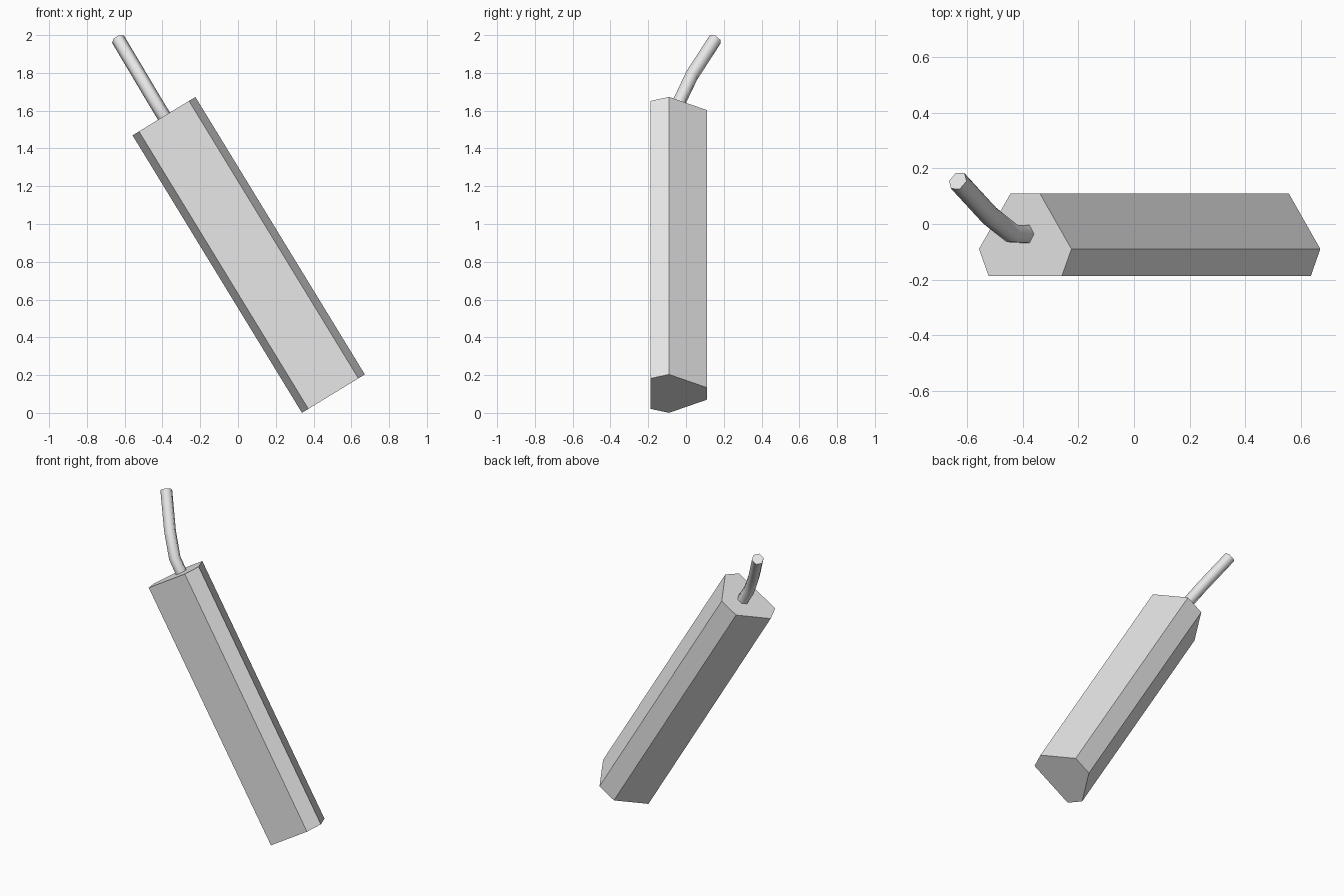
import bpy, bmesh, math
from mathutils import Vector

cube = bpy.data.objects.get("Cube")
if cube:
    bpy.data.objects.remove(cube, do_unlink=True)

grey = bpy.data.materials.new("light grey")
grey.use_nodes = True
grey.diffuse_color = (0.8, 0.8, 0.8, 1)
grey.node_tree.nodes["Principled BSDF"].inputs["Base Color"].default_value = (0.8, 0.8, 0.8, 1)

BOTTOM = Vector((0.505, 0, 0.102))
TOP = Vector((-0.392, 0, 1.571))
AXIS = (TOP - BOTTOM).normalized()
SIDE = Vector((0, 1, 0)).cross(AXIS)      # across the stick, in the front plane


def sweep(name, path, profile, smooth=False):
    """Carry a closed profile along a path and cap both ends."""
    bm = bmesh.new()
    rings = []
    for i, p in enumerate(path):
        ahead = path[min(i + 1, len(path) - 1)] - p
        behind = p - path[max(i - 1, 0)]
        t = (ahead.normalized() + behind.normalized()).normalized()
        u = (SIDE - t * SIDE.dot(t)).normalized()
        v = t.cross(u)
        rings.append([bm.verts.new(p + u * a + v * b) for a, b in profile])
    n = len(profile)
    for low, high in zip(rings, rings[1:]):
        for k in range(n):
            j = (k + 1) % n
            bm.faces.new((low[k], low[j], high[j], high[k]))
    bm.faces.new(rings[0][::-1])
    bm.faces.new(rings[-1])
    bmesh.ops.recalc_face_normals(bm, faces=bm.faces)
    mesh = bpy.data.meshes.new(name)
    bm.to_mesh(mesh)
    bm.free()
    mesh.materials.append(grey)
    if smooth:
        mesh.polygons.foreach_set("use_smooth", [True] * len(mesh.polygons))
        mesh.set_sharp_from_angle(angle=math.radians(70))
    obj = bpy.data.objects.new(name, mesh)
    bpy.context.collection.objects.link(obj)
    return obj


# Six-sided stick, mirrored left to right
half = [(0.155, -0.187), (0.195, -0.09), (0.062, 0.11)]
stick_profile = half + [(-a, b) for a, b in reversed(half)]
sweep("stick_body", [BOTTOM, TOP], stick_profile)

# Bent cord rising from the top face
radius = 0.037
cord_profile = [(radius * math.cos(k * math.pi / 3), radius * math.sin(k * math.pi / 3))
                for k in range(6)]
base = TOP + Vector((0, -0.036, 0))
cord_path = [base - AXIS * 0.01, Vector((-0.44, -0.034, 1.65)),
             Vector((-0.52, 0.03, 1.785)), Vector((-0.635, 0.155, 1.978))]
sweep("cord", cord_path, cord_profile, smooth=True)
